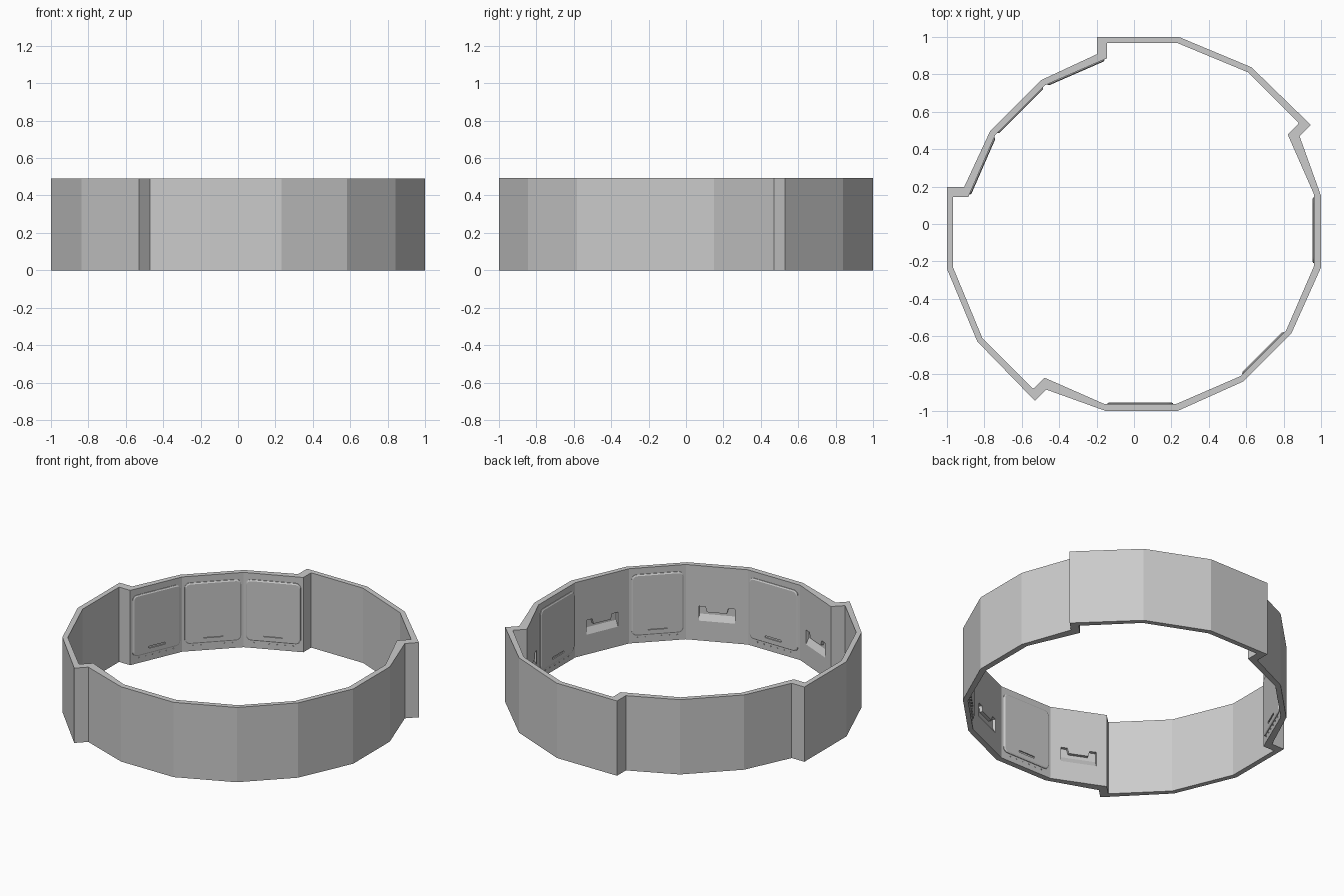
import bpy, bmesh, math
from mathutils import Vector, Matrix

if "Cube" in bpy.data.objects:
    bpy.data.objects.remove(bpy.data.objects["Cube"])

H = 0.492

# Half of the wall outline as (outer, inner) pairs; the rest mirrors about y = -x
half = [((-0.495, 0.77), (-0.478, 0.741)), ((-0.198, 0.908), (-0.145, 0.886)),
        ((-0.198, 1.0), (-0.145, 0.967)), ((0.24, 1.0), (0.233, 0.967)),
        ((0.628, 0.838), (0.612, 0.81)), ((0.945, 0.53), (0.882, 0.54)),
        ((0.885, 0.47), (0.822, 0.478)), ((1.0, 0.15), (0.963, 0.157)),
        ((1.0, -0.232), (0.963, -0.224)), ((0.843, -0.582), (0.813, -0.57))]
flip = lambda p: (-p[1], -p[0])
pairs = half + [(flip(o), flip(i)) for o, i in reversed(half)]
N = len(pairs)


def make(name, bm):
    bmesh.ops.recalc_face_normals(bm, faces=bm.faces)
    me = bpy.data.meshes.new(name)
    bm.to_mesh(me)
    bm.free()
    ob = bpy.data.objects.new(name, me)
    bpy.context.collection.objects.link(ob)
    return ob


def frame(k):
    """Local axes on the inner face of panel k: along, inward, up."""
    a, b = Vector(pairs[k][1]), Vector(pairs[(k + 1) % N][1])
    u = (b - a).normalized()
    n = Vector((-u.y, u.x))
    m = (a + b) / 2
    if n.dot(m) > 0:
        n = -n
    return Matrix(((u.x, n.x, 0, m.x), (u.y, n.y, 0, m.y), (0, 0, 1, 0), (0, 0, 0, 1))), (b - a).length


def loft(bm, mat, rings):
    """Closed solid through rings of (depth, [(along, up), ...])."""
    vs = [[bm.verts.new(mat @ Vector((x, d, z))) for x, z in pts] for d, pts in rings]
    for r, s in zip(vs, vs[1:]):
        for i in range(len(r)):
            j = (i + 1) % len(r)
            bm.faces.new((r[i], r[j], s[j], s[i]))
    bm.faces.new(vs[0])
    bm.faces.new(vs[-1])


def rounded(w, z0, z1, r, seg=4):
    pts = []
    for q, (cx, cz) in enumerate(((w / 2 - r, z1 - r), (r - w / 2, z1 - r),
                                  (r - w / 2, z0 + r), (w / 2 - r, z0 + r))):
        for s in range(seg + 1):
            t = math.pi / 2 * (q + s / seg)
            pts.append((cx + r * math.cos(t), cz + r * math.sin(t)))
    return pts


def cut(ob, cutter):
    mod = ob.modifiers.new("cut", 'BOOLEAN')
    mod.operation, mod.solver, mod.object = 'DIFFERENCE', 'EXACT', cutter
    dg = bpy.context.evaluated_depsgraph_get()
    me = bpy.data.meshes.new_from_object(ob.evaluated_get(dg))
    ob.modifiers.clear()
    ob.data = me
    bpy.data.objects.remove(cutter)


# Stepped ring wall
bm = bmesh.new()
cols = [[bm.verts.new((*p, z)) for p, z in ((o, 0), (i, 0), (i, H), (o, H))] for o, i in pairs]
for k in range(N):
    a, b = cols[k], cols[(k + 1) % N]
    for i in range(4):
        j = (i + 1) % 4
        bm.faces.new((a[i], a[j], b[j], b[i]))
wall = make("ring_wall", bm)

# U-shaped pockets with a sloping sill
bm = bmesh.new()


def pocket(sill):
    return [(-0.11, sill), (0.11, sill), (0.11, 0.225), (0.07, 0.225), (0.06, 0.19),
            (-0.06, 0.19), (-0.07, 0.225), (-0.11, 0.225)]


for k in (6, 8, N - 8, N - 10):
    mat, _ = frame(k)
    loft(bm, mat, [(0.01, pocket(0.13)), (0.0, pocket(0.13)), (-0.02, pocket(0.168))])
cut(wall, make("pocket_cutter", bm))

# Raised rounded hatches, each with a slot and a row of pins beneath
for n, k in enumerate((N - 1, 0, N - 2, 7, 9, N - 9)):
    mat, length = frame(k)
    w = length - 0.03
    bm = bmesh.new()
    loft(bm, mat, [(-0.004, rounded(w, 0.05, 0.45, 0.03)),
                   (0.004, rounded(w, 0.05, 0.45, 0.03)),
                   (0.009, rounded(w - 0.016, 0.058, 0.442, 0.024))])
    hatch = make(f"hatch_{n + 1}", bm)
    bm = bmesh.new()
    loft(bm, mat, [(0.002, rounded(0.12, 0.084, 0.097, 0.005)),
                   (0.02, rounded(0.12, 0.084, 0.097, 0.005))])
    cut(hatch, make("slot_cutter", bm))
    bm = bmesh.new()
    for i in range(6):
        x = (i - 2.5) * 0.048
        ring = [(x + 0.004 * math.cos(t * math.pi / 3), 0.035 + 0.004 * math.sin(t * math.pi / 3))
                for t in range(6)]
        loft(bm, mat, [(-0.004, ring), (0.004, ring)])
    make(f"pin_row_{n + 1}", bm)
